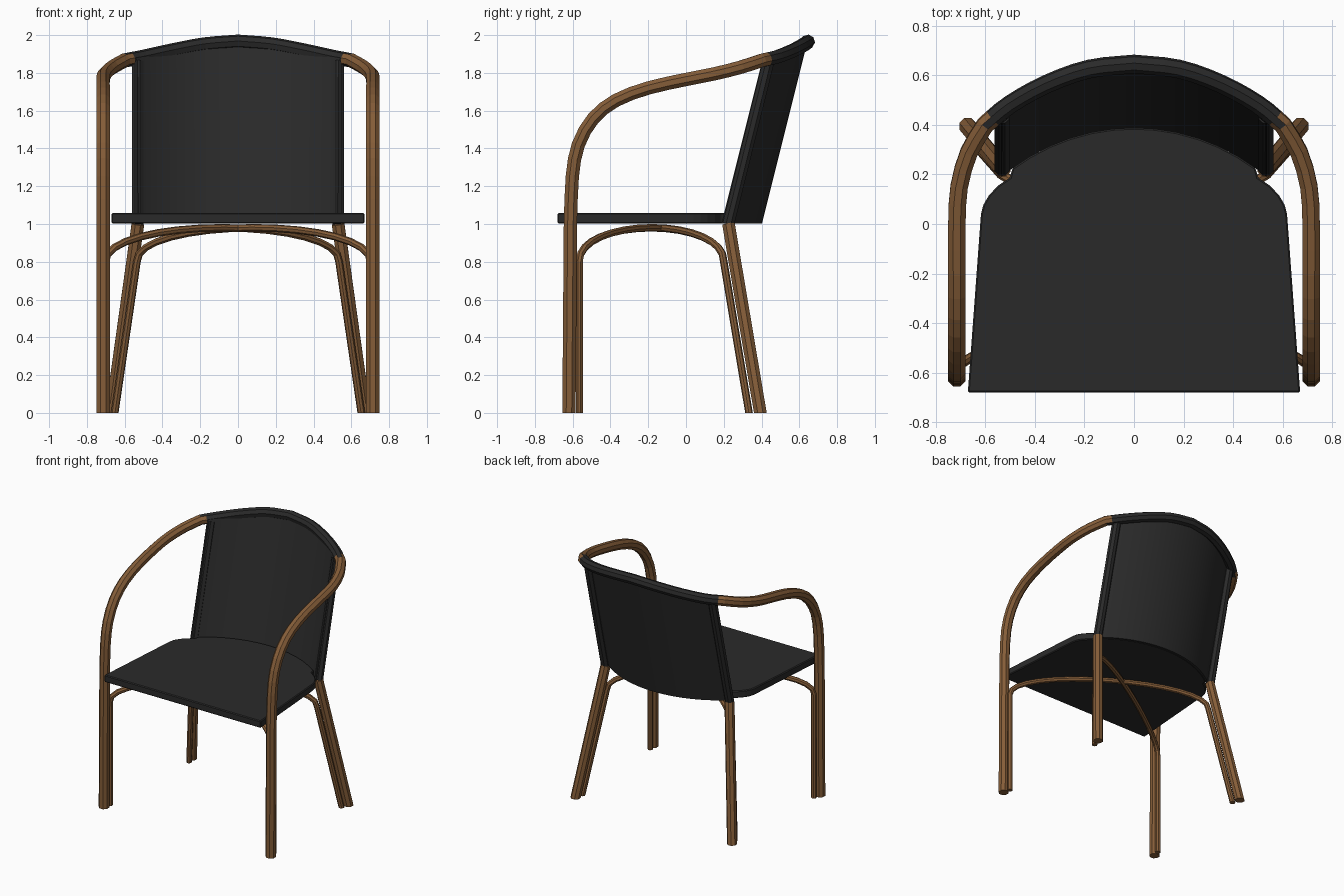
import bpy, bmesh, math
from mathutils import Vector

if "Cube" in bpy.data.objects:
    bpy.data.objects.remove(bpy.data.objects["Cube"])


def material(name, color):
    m = bpy.data.materials.new(name)
    m.diffuse_color = (*color, 1)
    m.use_nodes = True
    m.node_tree.nodes["Principled BSDF"].inputs["Base Color"].default_value = m.diffuse_color
    return m


WOOD = material("wood", (0.235, 0.11, 0.04))
BLACK = material("black", (0.023, 0.023, 0.023))


def finish(name, bm, *mats):
    bmesh.ops.recalc_face_normals(bm, faces=bm.faces)
    me = bpy.data.meshes.new(name)
    bm.to_mesh(me)
    bm.free()
    ob = bpy.data.objects.new(name, me)
    bpy.context.collection.objects.link(ob)
    for m in mats:
        me.materials.append(m)
    return ob


def smooth_path(pts, steps):
    # Catmull-Rom spline through the points
    p = [Vector(q) for q in pts]
    p = [2 * p[0] - p[1]] + p + [2 * p[-1] - p[-2]]
    out = []
    for a, b, c, d in zip(p, p[1:], p[2:], p[3:]):
        for i in range(steps):
            t = i / steps
            out.append(0.5 * (2 * b + (c - a) * t + (2 * a - 5 * b + 4 * c - d) * t * t
                              + (3 * b - a - 3 * c + d) * t ** 3))
    return out + [p[-2]]


def tube(path, r, sides=8):
    # sweep a polygon along the path, mitred at each bend
    path = [Vector(p) for p in path]
    bm = bmesh.new()
    rings, ref, prev = [], Vector((1, 0, 0)), None
    for i, p in enumerate(path):
        t = (path[min(i + 1, len(path) - 1)] - path[max(i - 1, 0)]).normalized()
        if prev:
            ref = prev.rotation_difference(t) @ ref
        prev = t
        u = (ref - t * ref.dot(t)).normalized()
        v = t.cross(u)
        ang = [2 * math.pi * (k + 0.5) / sides for k in range(sides)]
        rings.append([bm.verts.new(p + r * (math.cos(a) * u + math.sin(a) * v)) for a in ang])
    for a, b in zip(rings, rings[1:]):
        for k in range(sides):
            j = (k + 1) % sides
            bm.faces.new((a[k], a[j], b[j], b[k]))
    bm.faces.new(rings[0][::-1])
    bm.faces.new(rings[-1])
    # trim flat on the floor
    geom = bm.verts[:] + bm.edges[:] + bm.faces[:]
    cut = bmesh.ops.bisect_plane(bm, geom=geom, plane_co=(0, 0, 0), plane_no=(0, 0, 1), clear_inner=True)
    edges = [e for e in cut["geom_cut"] if isinstance(e, bmesh.types.BMEdge)]
    if edges:
        bmesh.ops.holes_fill(bm, edges=edges, sides=0)
    return bm


# front legs, arms and back rail: one bent tube, black across the back
arm = smooth_path([(.714, -.612, 1.0), (.714, -.602, 1.25), (.714, -.57, 1.42), (.714, -.49, 1.56),
                   (.714, -.37, 1.655), (.714, -.2, 1.72), (.714, 0, 1.765), (.705, .15, 1.795),
                   (.665, .29, 1.83), (.6, .40, 1.866)], 2)
back = smooth_path([(.6, .40, 1.866), (.5, .482, 1.885), (.35, .565, 1.918),
                    (.18, .625, 1.95), (0, .645, 1.965)], 3)
half = [Vector((.714, -.62, -.05))] + arm + back[1:]
rail = half + [Vector((-p.x, p.y, p.z)) for p in half[-2::-1]]
bm = tube(rail, 0.038)
for f in bm.faces:
    c = f.calc_center_median()
    f.material_index = int(abs(c.x) < 0.6 and c.y > 0.4)
finish("arm_and_back_rail", bm, WOOD, BLACK)

R = 0.82


def arc_y(x, y0):
    return y0 - R + math.sqrt(R * R - x * x)


for s, side in ((1, "right"), (-1, "left")):
    # back leg and the upright above it
    finish(f"back_leg_{side}", tube([(s * .53, .225, 1.0), (s * .677, .402, -.05)], .036), WOOD)
    finish(f"back_post_{side}", tube([(s * .532, .225, 1.0), (s * .532, .437, 1.86)], .033), BLACK)
    # diagonal arched brace, doubling a front leg and the opposite back leg
    a, b = Vector((s * .70, -.565, 0)), Vector((-s * .535, .2, 0))
    arch = []
    for i in range(17):
        w = math.pi * i / 16
        k = (1 - math.cos(w)) / 2
        arch.append(a.lerp(b, k) + Vector((0, 0, .80 + .18 * math.sin(w) ** 0.9)))
    path = [Vector((s * .70, -.565, -.05))] + arch + [Vector((-s * .66, .342, -.05))]
    finish(f"brace_{side}", tube(path, .02), WOOD)

# seat
right = [(.67, -.68), (.617, .04), (.607, .078), (.585, .115), (.55, .153), (.5, .187)]
right += [(x, arc_y(x, .388)) for x in (.49, .42, .34, .26, .17, .085)]
outline = right + [(0, .388)] + [(-x, y) for x, y in right[::-1]]
bm = bmesh.new()
f = bm.faces.new([bm.verts.new((x, y, 1.003)) for x, y in outline])
top = bmesh.ops.extrude_face_region(bm, geom=[f])["geom"]
bmesh.ops.translate(bm, vec=(0, 0, .055), verts=[v for v in top if isinstance(v, bmesh.types.BMVert)])
seat = finish("seat", bm, BLACK)
bev = seat.modifiers.new("edge", 'BEVEL')
bev.width = 0.006
bev.segments = 1

# curved backrest panel, leaning back and following the rail
N = 28
bm = bmesh.new()
cols = []
for i in range(N + 1):
    x = -.535 + 1.07 * i / N
    q = min(zip(back, back[1:]), key=lambda e: abs((e[0].x + e[1].x) / 2 - abs(x)))
    k = (abs(x) - q[0].x) / (q[1].x - q[0].x)
    zt = q[0].z + k * (q[1].z - q[0].z)
    quad = []
    for y0, z in ((.386, 1.003), (.386, zt), (.402, zt), (.402, 1.003)):
        quad.append(bm.verts.new((x, arc_y(x, y0) + .25 * (z - 1), z)))
    cols.append(quad)
for a, b in zip(cols, cols[1:]):
    for k in range(4):
        j = (k + 1) % 4
        bm.faces.new((a[k], a[j], b[j], b[k]))
bm.faces.new(cols[0])
bm.faces.new(cols[-1][::-1])
panel = finish("backrest_panel", bm, BLACK)
for p in panel.data.polygons:
    p.use_smooth = True
panel.data.set_sharp_from_angle(angle=math.radians(30))
